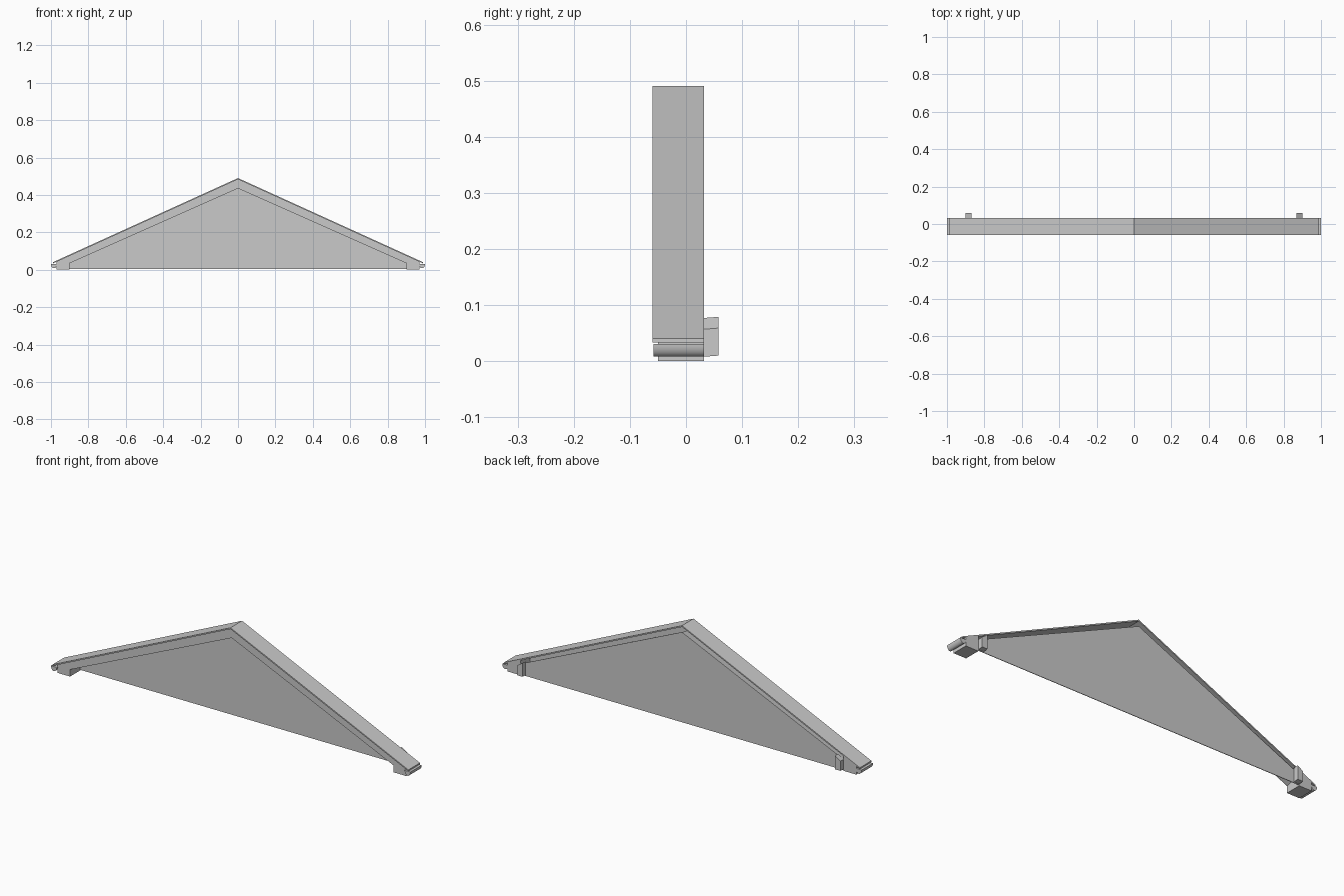
import bpy
import bmesh
import math

cube = bpy.data.objects.get("Cube")
if cube:
    bpy.data.objects.remove(cube, do_unlink=True)

GREY = (0.59, 0.59, 0.59, 1)
mat = bpy.data.materials.new("plain grey")
mat.use_nodes = True
mat.diffuse_color = GREY
mat.node_tree.nodes["Principled BSDF"].inputs["Base Color"].default_value = GREY

PITCH = 0.4545   # fall of the roof per unit of width
RIDGE = 0.49
SHEET = 0.007    # thickness of the roof strip
BACK = 0.032     # rear plane of the gable


def roof_z(x, drop=0.0):
    return RIDGE - drop - PITCH * x


def extrude(name, outline, front, back, side=1, lift=0.0, smooth=False):
    """Extrude an (x, z) outline from front to back, raising the back by lift;
    side=-1 mirrors it."""
    bm = bmesh.new()
    verts = [bm.verts.new((side * x, front, z)) for x, z in outline]
    face = bm.faces.new(verts)
    result = bmesh.ops.extrude_face_region(bm, geom=[face])
    moved = [v for v in result["geom"] if isinstance(v, bmesh.types.BMVert)]
    bmesh.ops.translate(bm, verts=moved, vec=(0, back - front, lift))
    bmesh.ops.recalc_face_normals(bm, faces=bm.faces)
    mesh = bpy.data.meshes.new(name)
    bm.to_mesh(mesh)
    bm.free()
    mesh.materials.append(mat)
    obj = bpy.data.objects.new(name, mesh)
    bpy.context.collection.objects.link(obj)
    if smooth:
        bpy.ops.object.select_all(action="DESELECT")
        obj.select_set(True)
        bpy.context.view_layer.objects.active = obj
        bpy.ops.object.shade_smooth_by_angle(angle=math.radians(35))


def symmetric(half):
    """Complete a half outline that starts on the centre line."""
    return half + [(-x, z) for x, z in reversed(half) if x > 0]


# Thin triangular wall panel at the rear
panel = symmetric([(0, 0.457), (0.9, 0.057), (0.9, 0.004)])
extrude("gable_panel", panel, BACK - 0.003, BACK)

# Thin roof strip, bent at the ridge
roof = [(0, RIDGE), (0.99, roof_z(0.99)), (0.99, roof_z(0.99, SHEET)),
        (0, roof_z(0, SHEET))]
roof += [(-x, z) for x, z in reversed(roof) if x > 0]
extrude("roof_strip", roof, -0.06, BACK)

for label, side in (("left", 1), ("right", -1)):
    # Sloping board along the front edge
    board = [(0, 0.435), (0.9, 0.035), (0.9, roof_z(0.9, SHEET)), (0, roof_z(0, SHEET))]
    extrude(label + "_barge_board", board, -0.05, -0.045, side)

    # Sheet from the lower edge of the board back to the panel
    soffit = [(0, 0.435), (0.9, 0.035), (0.9, 0.038), (0, 0.438)]
    extrude(label + "_soffit", soffit, -0.045, BACK - 0.003, side, lift=0.019)

    # Boxed eave end under the roof
    foot = [(0.9, 0), (0.97, 0), (0.97, roof_z(0.97, SHEET)), (0.9, roof_z(0.9, SHEET))]
    extrude(label + "_eave_box", foot, -0.05, BACK, side)

    # Half-round gutter
    arc = [math.pi * i / 16 for i in range(17)]
    gutter = [(0.984 + 0.016 * math.cos(a), 0.031 - 0.023 * math.sin(a)) for a in arc]
    extrude(label + "_gutter", gutter, -0.058, BACK, side, smooth=True)

    # Mounting block on the back, its top rising slightly to the rear
    block = [(0.87, 0.008), (0.9, 0.008), (0.9, 0.057), (0.87, 0.077)]
    extrude(label + "_rear_block", block, BACK, 0.058, side, lift=0.002)
